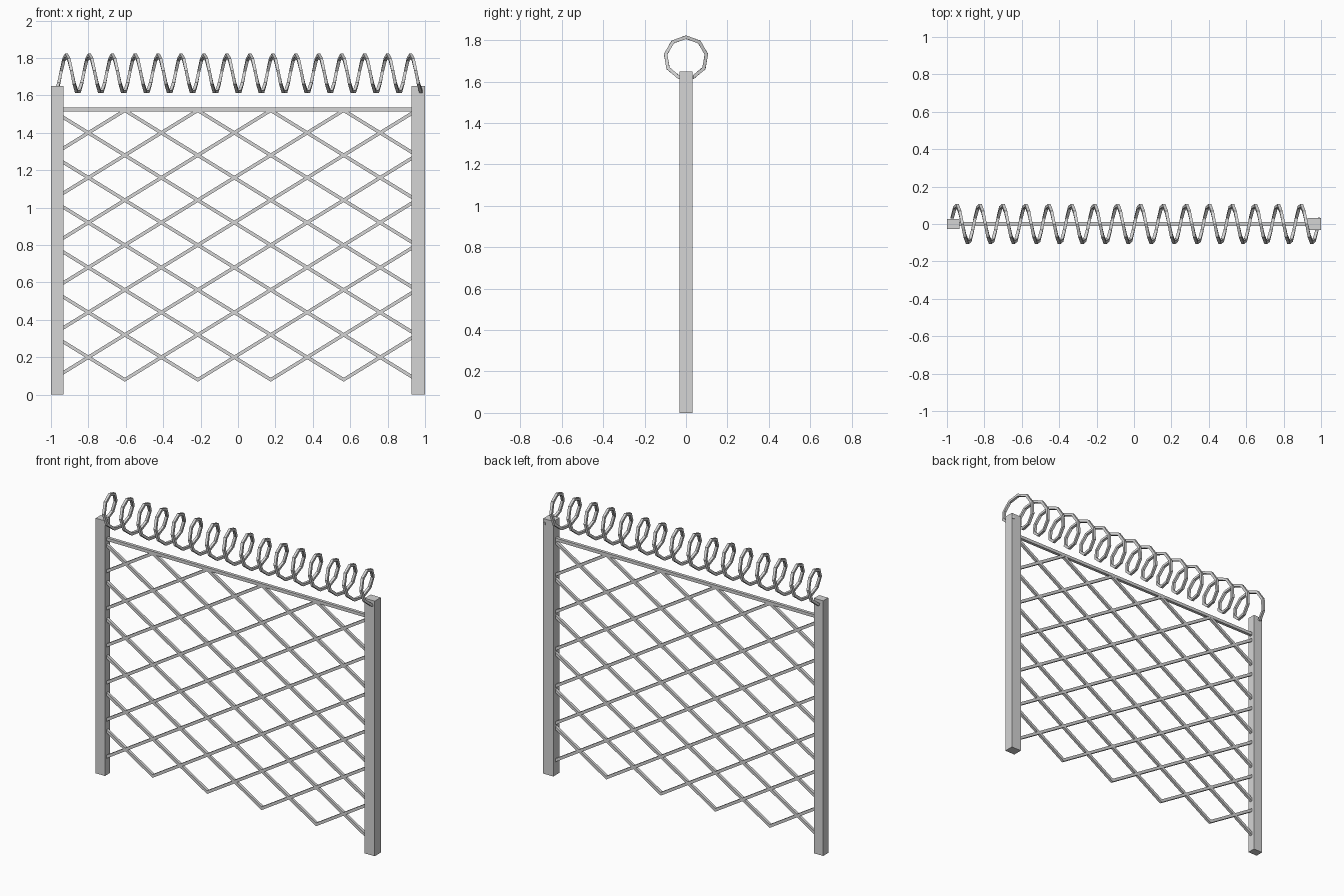
import bpy
import bmesh
from math import cos, sin, radians
from mathutils import Vector

cube = bpy.data.objects.get("Cube")
if cube:
    bpy.data.objects.remove(cube, do_unlink=True)

# One galvanised steel colour for the whole fence
steel = bpy.data.materials.new("galvanised_grey")
steel.use_nodes = True
grey = (0.66, 0.66, 0.66, 1)
steel.diffuse_color = grey
steel.node_tree.nodes["Principled BSDF"].inputs["Base Color"].default_value = grey


def post(name, x0, x1, depth, height=1.65):
    bpy.ops.mesh.primitive_cube_add(size=1, location=((x0 + x1) / 2, 0, height / 2))
    ob = bpy.context.object
    ob.name = name
    ob.scale = (x1 - x0, depth, height)
    bpy.ops.object.transform_apply(location=False, rotation=False, scale=True)
    ob.data.materials.append(steel)


def wire(name, paths, half, axis):
    """Square bars with mitred bends along paths; one face pair looks along axis."""
    bm = bmesh.new()
    for path in paths:
        pts = [Vector(p) for p in path]
        rings = []
        for i, p in enumerate(pts):
            into = (p - pts[i - 1]).normalized() if i else (pts[1] - p).normalized()
            out = (pts[i + 1] - p).normalized() if i < len(pts) - 1 else into
            along = (into + out).normalized()
            a = (axis - along * axis.dot(along)).normalized() * half
            b = along.cross(a) / along.dot(into)
            rings.append([bm.verts.new(p + o) for o in (a + b, b - a, -a - b, a - b)])
        for r, s in zip(rings, rings[1:]):
            for j in range(4):
                k = (j + 1) % 4
                bm.faces.new((r[j], r[k], s[k], s[j]))
        bm.faces.new(rings[0][::-1])
        bm.faces.new(rings[-1])
    bmesh.ops.recalc_face_normals(bm, faces=bm.faces)
    me = bpy.data.meshes.new(name)
    bm.to_mesh(me)
    bm.free()
    me.materials.append(steel)
    bpy.context.collection.objects.link(bpy.data.objects.new(name, me))


# Square posts, the left one slightly stouter
post("right_post", -1.0, -0.934, 0.052)
post("left_post", 0.928, 1.0, 0.062)

# Top rail between the posts
depthwise, lengthwise = Vector((0, 1, 0)), Vector((1, 0, 0))
wire("top_rail", [[(-0.96, 0, 1.525), (0.96, 0, 1.525)]], 0.01, depthwise)

# Chain-link mesh: stacked zigzag wires whose bends meet
step, rise, base = 0.195, 0.12, 0.08
rows = []
for i in range(12):
    row = []
    for k in range(-2, 9):
        level = i if (i + k) % 2 == 0 else i + 1
        row.append((-0.605 + step * k, 0, base + rise * level))
    # trim the first bend so that it ends inside the post
    a, b = row[0], row[1]
    t = (-0.965 - a[0]) / (b[0] - a[0])
    row[0] = (-0.965, 0, a[2] + t * (b[2] - a[2]))
    rows.append(row)
wire("mesh_wires", rows, 0.009, depthwise)

# Coiled wire along the top, nine segments to each turn
turns, sides, pitch = 16, 9, 0.1227
coil = []
for n in range(turns * sides + 1):
    ang = radians(-70 + n * 360 / sides)
    coil.append((-0.972 + pitch * n / sides, 0.1 * cos(ang), 1.715 + 0.1 * sin(ang)))
wire("top_coil", [coil], 0.008, lengthwise)
